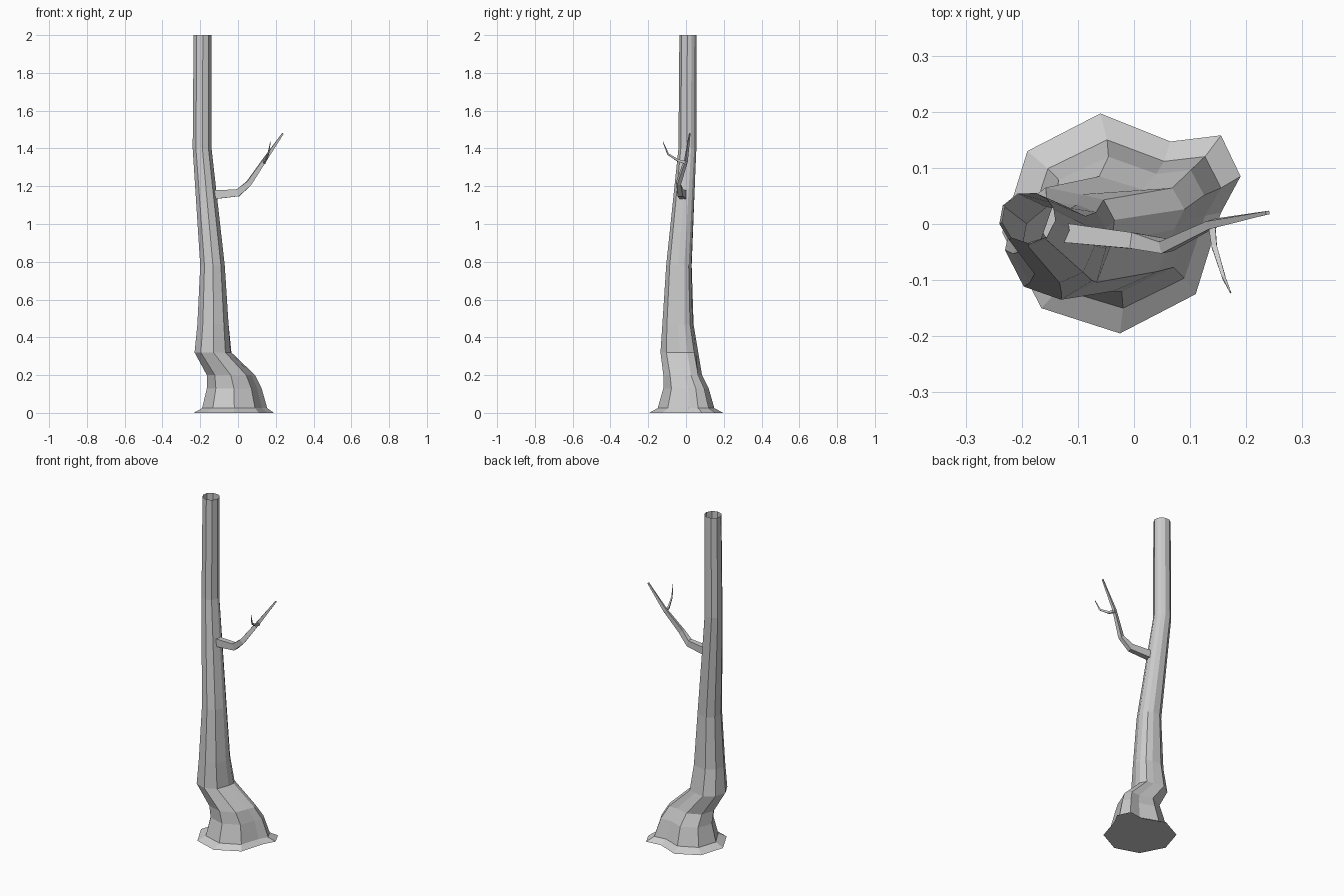
import bpy, bmesh
from math import cos, sin, radians
from mathutils import Vector

if "Cube" in bpy.data.objects:
    bpy.data.objects.remove(bpy.data.objects["Cube"])

# Trunk outlines: a base with one root lobe, and a roughly round stem
ROOT = [(.11, -.125), (.155, .02), (.19, .085), (.155, .158), (.065, .147),
        (-.06, .197), (-.19, .13), (-.235, -.015), (-.165, -.15), (-.025, -.195)]
STEM = [(cos(radians(a)), sin(radians(a)))
        for a in (-48, -5, 22, 45, 72, 110, 150, 190, 230, 272)]

# z, x min, x max, y min, y max, root lobe strength
SECTIONS = [
    (0.00, -.235, .19, -.195, .197, 1.0),
    (0.025, -.19, .155, -.15, .15, 1.0),
    (0.13, -.165, .125, -.12, .12, 1.0),
    (0.20, -.165, .09, -.12, .085, 0.9),
    (0.32, -.23, -.035, -.135, .065, 0.5),
    (0.47, -.215, -.05, -.125, .04, 0.3),
    (0.78, -.20, -.07, -.105, .03, 0.15),
    (1.40, -.24, -.14, -.04, .055, 0.0),
    (2.00, -.235, -.14, -.035, .055, 0.0),
]


def fit(points, x0, x1, y0, y1):
    xs, ys = [p[0] for p in points], [p[1] for p in points]
    return [(x0 + (x - min(xs)) / (max(xs) - min(xs)) * (x1 - x0),
             y0 + (y - min(ys)) / (max(ys) - min(ys)) * (y1 - y0)) for x, y in points]


def loft(name, rings, cap_end):
    bm = bmesh.new()
    loops = [[bm.verts.new(p) for p in ring] for ring in rings]
    n = len(loops[0])
    for a, b in zip(loops, loops[1:]):
        for i in range(n):
            j = (i + 1) % n
            bm.faces.new((a[i], a[j], b[j], b[i]))
    bm.faces.new(loops[0][::-1])
    if cap_end:
        bm.faces.new(loops[-1])
    mesh = bpy.data.meshes.new(name)
    bm.to_mesh(mesh)
    bm.free()
    obj = bpy.data.objects.new(name, mesh)
    bpy.context.collection.objects.link(obj)
    return obj


def limb(name, path, radii, sides):
    pts = [Vector(p) for p in path]
    rings = []
    for i, p in enumerate(pts):
        d = (pts[min(i + 1, len(pts) - 1)] - pts[max(i - 1, 0)]).normalized()
        side = d.cross(Vector((0, 0, 1))).normalized()
        up = side.cross(d)
        rings.append([p + radii[i] * (side * cos(t) * .75 - up * sin(t))
                      for t in (radians(360 * k / sides + 45) for k in range(sides))])
    for ring in rings:
        ring.reverse()
    return loft(name, rings, True)


# Trunk: closed underneath, open at the top
root = fit(ROOT, -1, 1, -1, 1)
stem = fit(STEM, -1, 1, -1, 1)
rings = []
for z, x0, x1, y0, y1, k in SECTIONS:
    shape = [(s[0] + (r[0] - s[0]) * k, s[1] + (r[1] - s[1]) * k)
             for r, s in zip(root, stem)]
    rings.append([(x, y, z) for x, y in fit(shape, x0, x1, y0, y1)])
loft("trunk", rings, False)

# Side branch and its thin twig
limb("branch", [(-.13, -.015, 1.155), (0, -.03, 1.165), (.057, -.04, 1.215),
                (.138, 0, 1.335), (.238, .02, 1.48)],
     [.033, .027, .02, .014, .006], 4)
limb("twig", [(.138, .004, 1.325), (.143, -.04, 1.335), (.16, -.095, 1.37),
              (.172, -.122, 1.435)], [.012, .009, .006, .002], 4)
